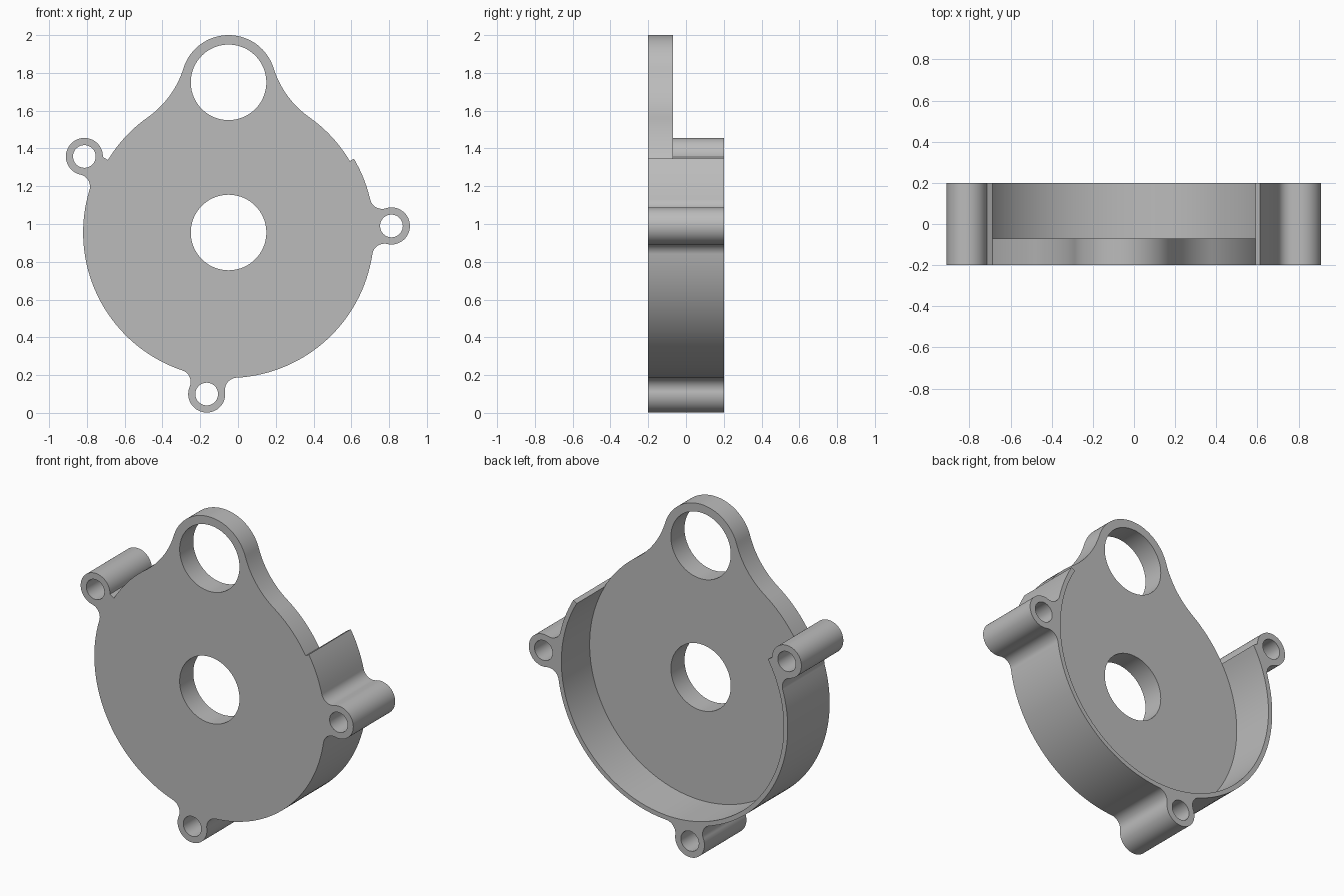
import bpy, bmesh, math
from mathutils import Vector, Matrix

cube = bpy.data.objects.get("Cube")
if cube:
    bpy.data.objects.remove(cube, do_unlink=True)

metal = bpy.data.materials.new("grey metal")
metal.use_nodes = True
metal.diffuse_color = (0.5, 0.5, 0.5, 1)
metal.node_tree.nodes["Principled BSDF"].inputs["Base Color"].default_value = (0.5, 0.5, 0.5, 1)

CENTRE = Vector((-0.05, 0.955))
PLATE_R, WALL_IN, WALL_OUT = 0.745, 0.743, 0.77
BOSS_DIST, BOSS_R, BOSS_HOLE, BOSS_FILLET = 0.863, 0.098, 0.06, 0.065
LUG_DIST, LUG_R, HOLE_R, LUG_FILLET = 0.795, 0.25, 0.2, 0.5
FRONT, FLOOR, BACK = -0.2, -0.07, 0.2
CW, CCW = -1, 1


def polar(c, r, a):
    return c + r * Vector((math.cos(a), math.sin(a)))


def heading(a, b):
    return math.atan2(b.y - a.y, b.x - a.x)


def arc(c, r, a0, a1, turn):
    """Points from a0 towards a1, leaving out the end point."""
    span = ((a1 - a0) * turn) % math.tau
    n = max(3, math.ceil(span / math.radians(2.5)))
    return [polar(c, r, a0 + turn * span * i / n) for i in range(n)]


def circle(c, r):
    return [polar(c, r, math.tau * i / 96) for i in range(96)]


def bump(disc_r, angle, dist, r, fillet, stop=None):
    """Clockwise detour round a filleted ear; returns entry angle, exit angle, points."""
    b = polar(CENTRE, dist, angle)
    side, reach = disc_r + fillet, r + fillet
    phi = math.acos((dist ** 2 + side ** 2 - reach ** 2) / (2 * dist * side))
    f1, f2 = (polar(CENTRE, side, angle + s * phi) for s in (1, -1))
    pts = arc(f1, fillet, heading(f1, CENTRE), heading(f1, b), CCW)
    if stop is not None:
        return angle + phi, None, pts + arc(b, r, heading(b, f1), heading(b, stop), CW) + [stop]
    pts += arc(b, r, heading(b, f1), heading(b, f2), CW)
    pts += arc(f2, fillet, heading(f2, b), heading(f2, CENTRE), CCW)
    return angle + phi, angle - phi, pts


def extrude(name, loops, y0, y1):
    """Fill the outline minus its holes and extrude it from y0 to y1."""
    curve = bpy.data.curves.new(name + "_profile", 'CURVE')
    curve.dimensions, curve.fill_mode = '2D', 'BOTH'
    curve.extrude = (y1 - y0) / 2
    for pts in loops:
        spline = curve.splines.new('POLY')
        spline.points.add(len(pts) - 1)
        for p, q in zip(spline.points, pts):
            p.co = (q.x, q.y, 0, 1)
        spline.use_cyclic_u = True
    temp = bpy.data.objects.new(name + "_profile", curve)
    bpy.context.collection.objects.link(temp)
    bpy.context.view_layer.update()
    mesh = bpy.data.meshes.new_from_object(temp.evaluated_get(bpy.context.evaluated_depsgraph_get()))
    bpy.data.objects.remove(temp, do_unlink=True)
    mesh.name = name
    mesh.transform(Matrix.Translation((0, (y0 + y1) / 2, 0)) @ Matrix.Rotation(math.pi / 2, 4, 'X'))
    bm = bmesh.new()
    bm.from_mesh(mesh)
    bmesh.ops.remove_doubles(bm, verts=bm.verts, dist=1e-5)
    bmesh.ops.recalc_face_normals(bm, faces=bm.faces)
    bm.to_mesh(mesh)
    bm.free()
    mesh.materials.clear()
    mesh.materials.append(metal)
    obj = bpy.data.objects.new(name, mesh)
    bpy.context.collection.objects.link(obj)
    bpy.ops.object.select_all(action='DESELECT')
    obj.select_set(True)
    bpy.context.view_layer.objects.active = obj
    bpy.ops.object.shade_smooth_by_angle(angle=math.radians(25))
    return obj


# Face plate: disc with a blended ring lug on top and two round holes
top = math.pi / 2
enter, leave, lug = bump(PLATE_R, top, LUG_DIST, LUG_R, LUG_FILLET)
plate = lug + arc(CENTRE, PLATE_R, leave, enter, CW)
extrude("face_plate",
        [plate, circle(CENTRE, HOLE_R), circle(polar(CENTRE, LUG_DIST, top), HOLE_R)],
        FRONT, FLOOR)

# Rim wall: open ring with three screw bosses, the last one closing its left end
start, end = math.radians(30.5), math.radians(149)
bosses = [math.radians(a) for a in (2.3, -97.7, 152.2)]
off = end - bosses[2]
stop_r = BOSS_DIST * math.cos(off) - math.sqrt(BOSS_R ** 2 - (BOSS_DIST * math.sin(off)) ** 2)
stops = [None, None, polar(CENTRE, stop_r, end)]
wall, at = [], start
for angle, stop in zip(bosses, stops):
    enter, leave, pts = bump(WALL_OUT, angle, BOSS_DIST, BOSS_R, BOSS_FILLET, stop)
    wall += arc(CENTRE, WALL_OUT, at, enter, CW) + pts
    at = leave
wall += arc(CENTRE, WALL_IN, end, start, CCW) + [polar(CENTRE, WALL_IN, start)]
holes = [circle(polar(CENTRE, BOSS_DIST, a), BOSS_HOLE) for a in bosses]
extrude("rim_wall", [wall] + holes, FRONT, BACK)
